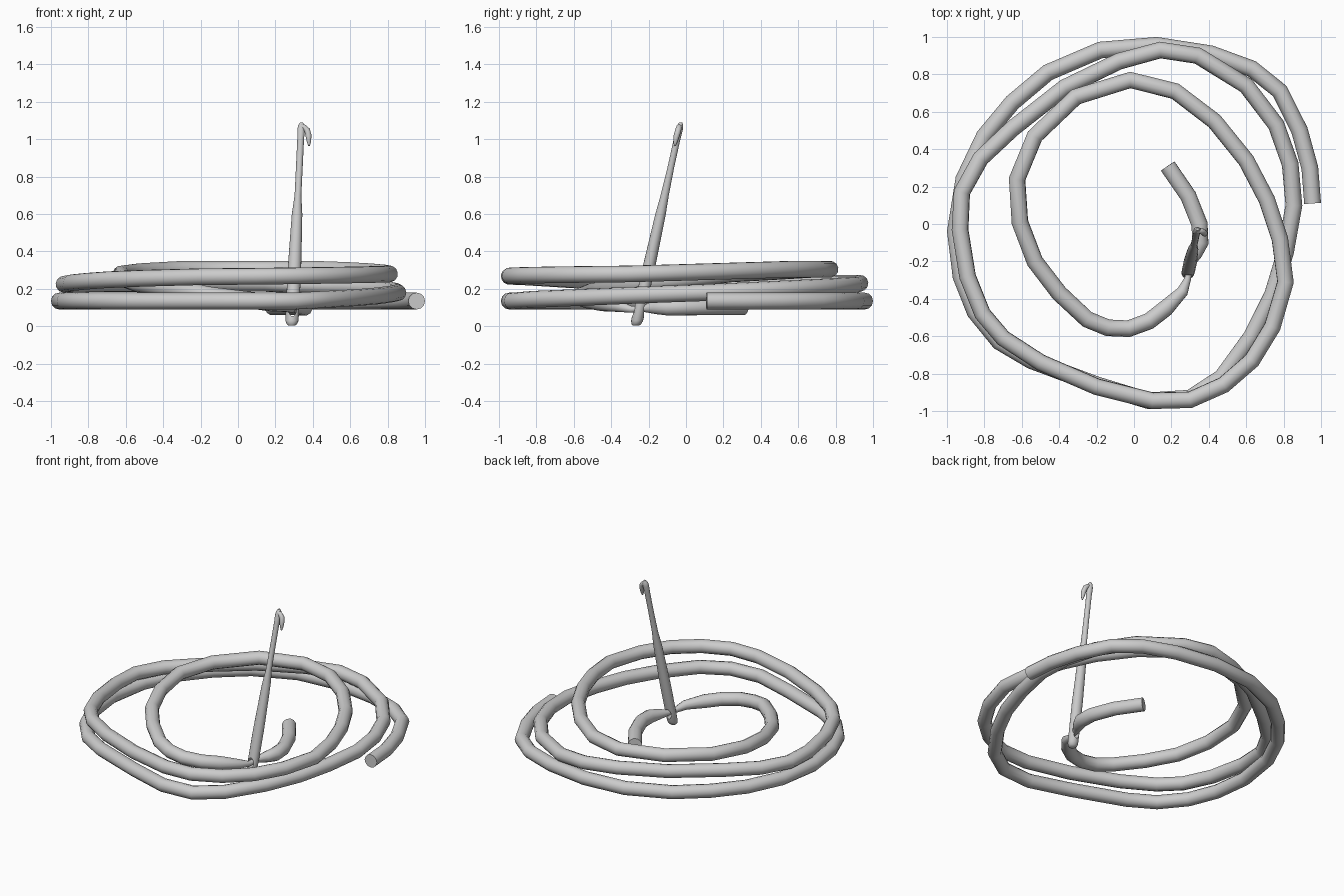
import bpy, bmesh, math
from mathutils import Vector

if "Cube" in bpy.data.objects:
    bpy.data.objects.remove(bpy.data.objects["Cube"])


def tube(name, pts, radius, sides_res=4):
    """Round tube through (x, y, z, relative radius) points."""
    cu = bpy.data.curves.new(name, 'CURVE')
    cu.dimensions = '3D'
    cu.bevel_depth = radius
    cu.bevel_resolution = sides_res
    cu.use_fill_caps = True
    sp = cu.splines.new('POLY')
    sp.points.add(len(pts) - 1)
    for p, (x, y, z, r) in zip(sp.points, pts):
        p.co = (x, y, z, 1)
        p.radius = r
    ob = bpy.data.objects.new(name, cu)
    bpy.context.collection.objects.link(ob)
    select(ob)
    bpy.ops.object.convert(target='MESH')
    return smooth(bpy.context.object)


def select(ob):
    bpy.ops.object.select_all(action='DESELECT')
    ob.select_set(True)
    bpy.context.view_layer.objects.active = ob


def smooth(ob):
    select(ob)
    bpy.ops.object.shade_smooth_by_angle(angle=math.radians(40))
    return ob


def loft(name, rings, sides=16):
    """Stack of level ellipses (x, y, z, rx, ry), capped at both ends."""
    bm = bmesh.new()
    prev = None
    for i, (x, y, z, rx, ry) in enumerate(rings):
        a = [2 * math.pi * k / sides for k in range(sides)]
        ring = [bm.verts.new((x + rx * math.cos(t), y + ry * math.sin(t), z)) for t in a]
        if prev:
            for k in range(sides):
                n = (k + 1) % sides
                bm.faces.new((prev[k], prev[n], ring[n], ring[k]))
        else:
            bm.faces.new(ring[::-1])
        prev = ring
    bm.faces.new(prev)
    me = bpy.data.meshes.new(name)
    bm.to_mesh(me)
    bm.free()
    ob = bpy.data.objects.new(name, me)
    bpy.context.collection.objects.link(ob)
    return ob


# Coiled rope: (x, y) path with height keys given at a few path indices
path = [(.955, .11), (.94, .3), (.885, .5), (.78, .71), (.63, .83), (.41, .91), (.12, .955),
        (-.18, .93), (-.46, .81), (-.65, .65), (-.8, .47), (-.91, .24), (-.955, -.04),
        (-.925, -.28), (-.85, -.47), (-.72, -.63), (-.55, -.73), (-.2, -.86), (.08, -.945),
        (.3, -.93), (.47, -.82), (.63, -.6), (.74, -.38), (.81, -.15), (.855, .1), (.835, .32),
        (.76, .53), (.6, .74), (.34, .9), (.14, .93), (-.08, .87), (-.37, .73), (-.65, .51),
        (-.82, .35), (-.92, .17), (-.93, -.03), (-.89, -.28), (-.81, -.48), (-.7, -.61),
        (-.5, -.74), (-.2, -.87), (.1, -.945), (.3, -.94), (.48, -.86), (.63, -.73), (.74, -.55),
        (.81, -.31), (.78, -.08), (.71, .13), (.6, .34), (.43, .55), (.22, .71), (-.02, .77),
        (-.31, .68), (-.53, .47), (-.625, .24), (-.61, .01), (-.53, -.2), (-.4, -.37),
        (-.25, -.51), (-.14, -.555), (-.03, -.56), (.08, -.52), (.17, -.45), (.26, -.36),
        (.288, -.29), (.296, -.23), (.33, -.16), (.355, -.1), (.35, 0), (.29, .15), (.18, .31)]
heights = [(0, .135), (19, .135), (24, .18), (29, .23), (35, .225), (40, .265), (46, .28),
           (50, .305), (53, .305), (55, .28), (57, .225), (60, .165), (63, .125), (65, .09),
           (67, .1), (71, .105)]
radii = {64: .7, 65: .4, 66: .4, 67: .8}
rope = []
for i, (x, y) in enumerate(path):
    for (a, za), (b, zb) in zip(heights, heights[1:]):
        if a <= i <= b:
            z = za + (zb - za) * (i - a) / (b - a)
    rope.append((x, y, z, radii.get(i, 1)))
tube("rope", rope, .045)


# Leaning needle shaft, tapered towards the hook
def axis(z):
    return .287 + .048 * z, -.268 + .22 * z


profile = [(.003, .016, .016), (.012, .028, .026), (.03, .035, .032), (.12, .036, .033),
           (.3, .036, .034), (.5, .031, .03), (.6, .028, .028), (.7, .018, .022),
           (.85, .018, .018), (1.0, .018, .018), (1.05, .02, .02), (1.075, .017, .016),
           (1.09, .008, .008)]
needle = loft("needle", [(*axis(z), z, rx, ry) for z, rx, ry in profile])

# Eye hole through the foot of the needle
bpy.ops.mesh.primitive_cylinder_add(vertices=20, radius=1, depth=.3,
                                    location=(*axis(.09), .09), rotation=(math.pi / 2, 0, 0))
cutter = bpy.context.object
cutter.name = "eye_cutter"
cutter.scale = (.021, .036, 1)
cutter.hide_render = True
mod = needle.modifiers.new("eye", 'BOOLEAN')
mod.operation = 'DIFFERENCE'
mod.object = cutter
mod.solver = 'EXACT'
select(needle)
bpy.ops.object.modifier_apply(modifier="eye")
bpy.data.objects.remove(cutter)
smooth(needle)

# Hook curling over to the right and down
hook = [(.335, -.036, 1.07, .9), (.353, -.037, 1.064, 1), (.37, -.042, 1.048, 1.1),
        (.377, -.05, 1.02, 1.1), (.379, -.056, .99, .8), (.38, -.06, .965, .3)]
tube("hook", hook, .015)
